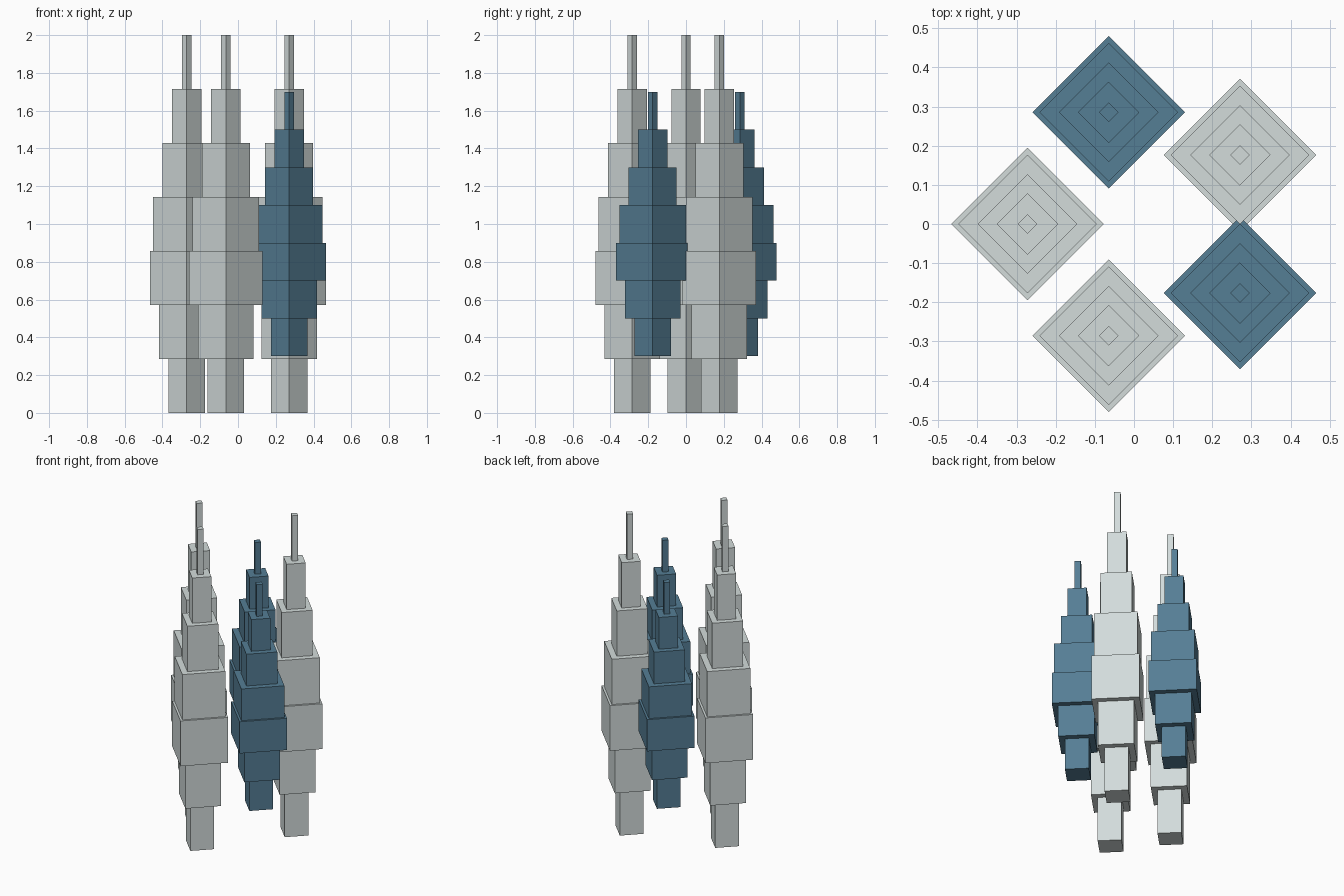
import bpy, bmesh, math

if "Cube" in bpy.data.objects:
    bpy.data.objects.remove(bpy.data.objects["Cube"])


def material(name, rgb):
    """Flat colour from 0-255 sRGB values."""
    mat = bpy.data.materials.new(name)
    lin = [((c / 255 + 0.055) / 1.055) ** 2.4 for c in rgb]
    mat.diffuse_color = (*lin, 1)
    mat.use_nodes = True
    mat.node_tree.nodes["Principled BSDF"].inputs["Base Color"].default_value = mat.diffuse_color
    return mat


pale_grey = material("pale_grey", (211, 220, 219))
slate_blue = material("slate_blue", (85, 126, 149))

# Half-diagonal of each block in a spire, bottom to top
RADII = [0.097, 0.147, 0.195, 0.177, 0.127, 0.078, 0.025]


def spire(name, x, y, base, step, mat):
    """Stack of square blocks turned 45 degrees, wide in the middle."""
    bm = bmesh.new()
    for i, r in enumerate(RADII):
        z = base + i * step
        corners = [(r, 0), (0, r), (-r, 0), (0, -r)]
        bottom = [bm.verts.new((cx, cy, z)) for cx, cy in corners]
        top = [bm.verts.new((cx, cy, z + step)) for cx, cy in corners]
        bm.faces.new(bottom[::-1])
        bm.faces.new(top)
        for k in range(4):
            n = (k + 1) % 4
            bm.faces.new((bottom[k], bottom[n], top[n], top[k]))
    mesh = bpy.data.meshes.new(name)
    bm.to_mesh(mesh)
    bm.free()
    mesh.materials.append(mat)
    obj = bpy.data.objects.new(name, mesh)
    obj.location = (x, y, 0)
    bpy.context.collection.objects.link(obj)


# Five spires on a pentagon: tall grey ones and short, raised blue ones
RING, SHIFT = 0.3, 0.028
for i in range(5):
    a = math.pi + i * math.tau / 5
    x, y = RING * math.cos(a) + SHIFT, RING * math.sin(a)
    if i in (2, 4):
        spire(f"blue_spire_{i}", x, y, 0.3, 0.2, slate_blue)
    else:
        spire(f"grey_spire_{i}", x, y, 0.0, 2 / 7, pale_grey)
